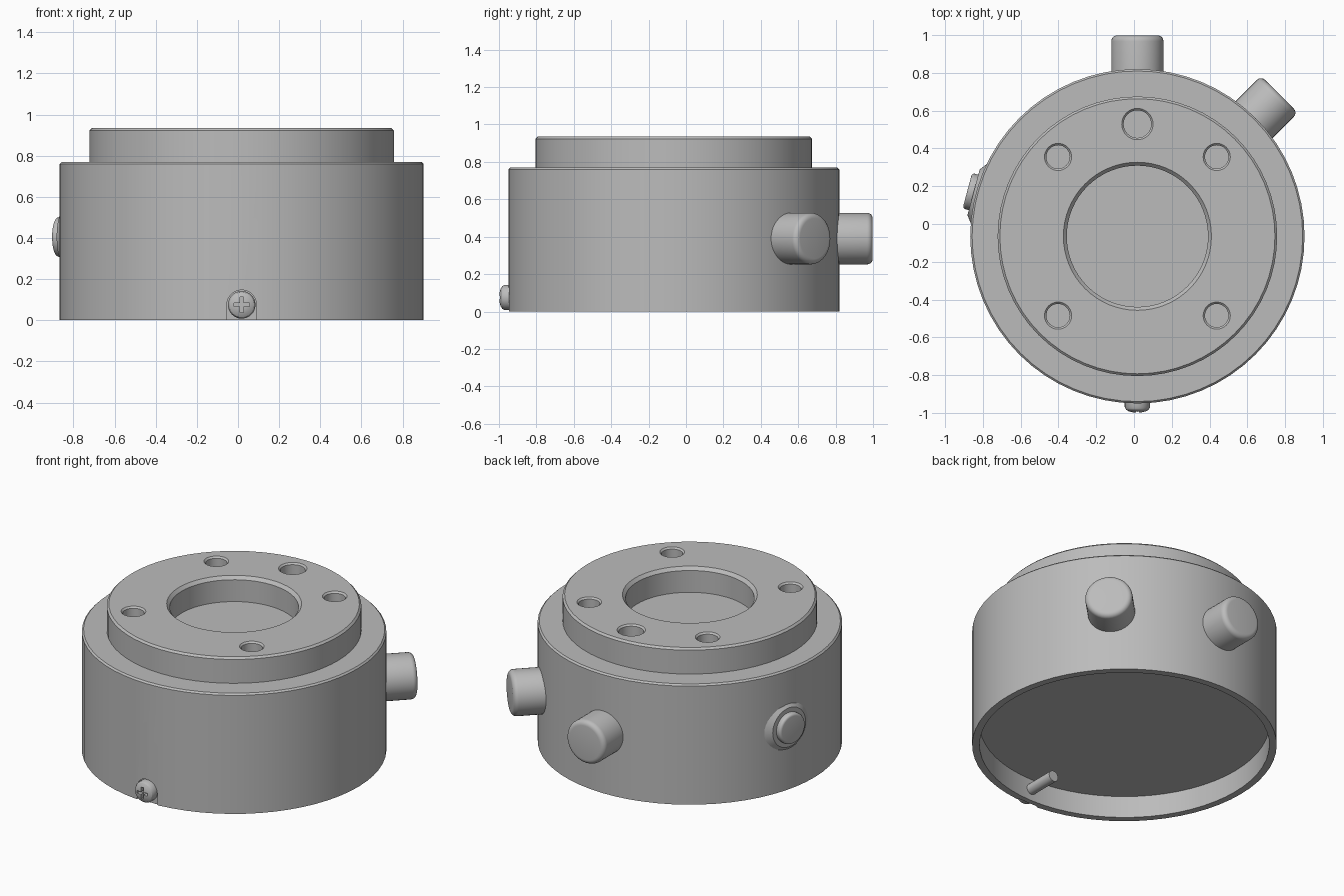
import bpy, bmesh, math
from mathutils import Vector, Matrix

if "Cube" in bpy.data.objects:
    bpy.data.objects.remove(bpy.data.objects["Cube"], do_unlink=True)

# One plain grey for the whole housing
GREY = (0.5, 0.5, 0.5, 1.0)
metal = bpy.data.materials.new("plain_grey")
metal.use_nodes = True
metal.diffuse_color = GREY
for node in metal.node_tree.nodes:
    if node.type == 'BSDF_PRINCIPLED':
        node.inputs["Base Color"].default_value = GREY

CENTRE = Vector((0.018, -0.065, 0.0))
UP = Vector((0, 0, 1))


def radial(degrees):
    a = math.radians(degrees)
    return Vector((math.cos(a), math.sin(a), 0))


def make_object(name, bm):
    bmesh.ops.recalc_face_normals(bm, faces=bm.faces)
    mesh = bpy.data.meshes.new(name)
    bm.to_mesh(mesh)
    bm.free()
    mesh.materials.append(metal)
    obj = bpy.data.objects.new(name, mesh)
    bpy.context.collection.objects.link(obj)
    return obj


def lathe(name, profile, origin=CENTRE, axis=UP, segments=48):
    """Spin (radius, height) points, starting and ending on the axis."""
    bm = bmesh.new()
    verts = [bm.verts.new((r, 0, h)) for r, h in profile]
    edges = [bm.edges.new(pair) for pair in zip(verts, verts[1:])]
    bmesh.ops.spin(bm, geom=verts + edges, cent=(0, 0, 0), axis=(0, 0, 1),
                   angle=math.tau, steps=segments, use_duplicate=False)
    bmesh.ops.remove_doubles(bm, verts=bm.verts, dist=1e-5)
    turn = axis.to_track_quat('Z', 'Y').to_matrix().to_4x4()
    bm.transform(Matrix.Translation(origin) @ turn)
    return make_object(name, bm)


def box(name, centre, size):
    bm = bmesh.new()
    bmesh.ops.create_cube(bm, size=1)
    bm.transform(Matrix.Translation(centre) @ Matrix.Diagonal((*size, 1)))
    return make_object(name, bm)


def cut(target, cutter):
    cutter.hide_render = True
    mod = target.modifiers.new("cut", 'BOOLEAN')
    mod.operation = 'DIFFERENCE'
    mod.solver = 'EXACT'
    mod.object = cutter
    bpy.context.view_layer.objects.active = target
    bpy.ops.object.modifier_apply(modifier=mod.name)
    bpy.data.objects.remove(cutter, do_unlink=True)


def rounded(radius, start, end, fillet, steps=5):
    """Cylinder profile with a filleted outer end."""
    pts = [(0, start), (radius, start)]
    for i in range(steps + 1):
        a = math.pi / 2 * i / steps
        pts.append((radius - fillet * (1 - math.cos(a)),
                    end - fillet * (1 - math.sin(a))))
    return pts + [(0, end)]


# Stepped body with a central pocket above and a shallow recess below
body = lathe("body", [
    (0, 0.14), (0.842, 0.14), (0.842, 0), (0.885, 0), (0.885, 0.76),
    (0.875, 0.77), (0.74, 0.77), (0.74, 0.923), (0.728, 0.935),
    (0.392, 0.935), (0.374, 0.915), (0.374, 0.775), (0, 0.775)], segments=64)

# Five chamfered holes in the upper face; the back one is larger
for degrees, radius in ((45, 0.062), (90, 0.073), (135, 0.062),
                        (225, 0.062), (315, 0.062)):
    hole = lathe("hole_cutter", [
        (0, 0.81), (radius, 0.81), (radius, 0.925), (radius + 0.02, 0.945),
        (0, 0.945)], CENTRE + radial(degrees) * 0.594, segments=32)
    cut(body, hole)

# Flat seat for the screw, open at the bottom edge
SCREW_Z = 0.075
FRONT = Vector((0, -1, 0))
screw_axis = CENTRE + UP * SCREW_Z
cut(body, lathe("seat_cutter", [(0, 0.873), (0.072, 0.873), (0.072, 1), (0, 1)],
                screw_axis, FRONT, 32))
cut(body, box("slot_cutter", (CENTRE.x, CENTRE.y - 0.937, 0.027),
              (0.144, 0.128, 0.096)))

# Two round knobs
knobs = [lathe(name, rounded(0.138, 0.8, 1.063, 0.03),
               CENTRE + UP * 0.39, radial(degrees), 40)
         for name, degrees in (("back_knob", 90), ("diagonal_knob", 45))]

# Push button in a sloping collar on the right side
side = radial(165)
side_origin = CENTRE + UP * 0.405
collar = lathe("button_collar", [(0, 0.84), (0.165, 0.84), (0.165, 0.868),
                                 (0.125, 0.898), (0, 0.898)],
               side_origin, side, 40)
button = lathe("button", rounded(0.097, 0.87, 0.932, 0.015),
               side_origin, side, 40)

# Screw with a cross recess, its shank reaching inside
head = lathe("screw_head", [(0, 0.87), (0.067, 0.87), (0.067, 0.905),
                            (0.06, 0.918), (0.045, 0.927), (0.025, 0.932),
                            (0, 0.933)], screw_axis, FRONT, 32)
for size in ((0.074, 0.06, 0.017), (0.017, 0.06, 0.074)):
    cut(head, box("cross_cutter", screw_axis + FRONT * 0.935, size))
shank = lathe("screw_shank", [(0, 0.64), (0.034, 0.64), (0.034, 0.88),
                              (0, 0.88)], screw_axis, FRONT, 24)

# Smooth shading with crisp edges
bpy.ops.object.select_all(action='DESELECT')
for obj in [body, collar, button, head, shank] + knobs:
    obj.select_set(True)
bpy.context.view_layer.objects.active = body
bpy.ops.object.shade_smooth_by_angle(angle=math.radians(30))
